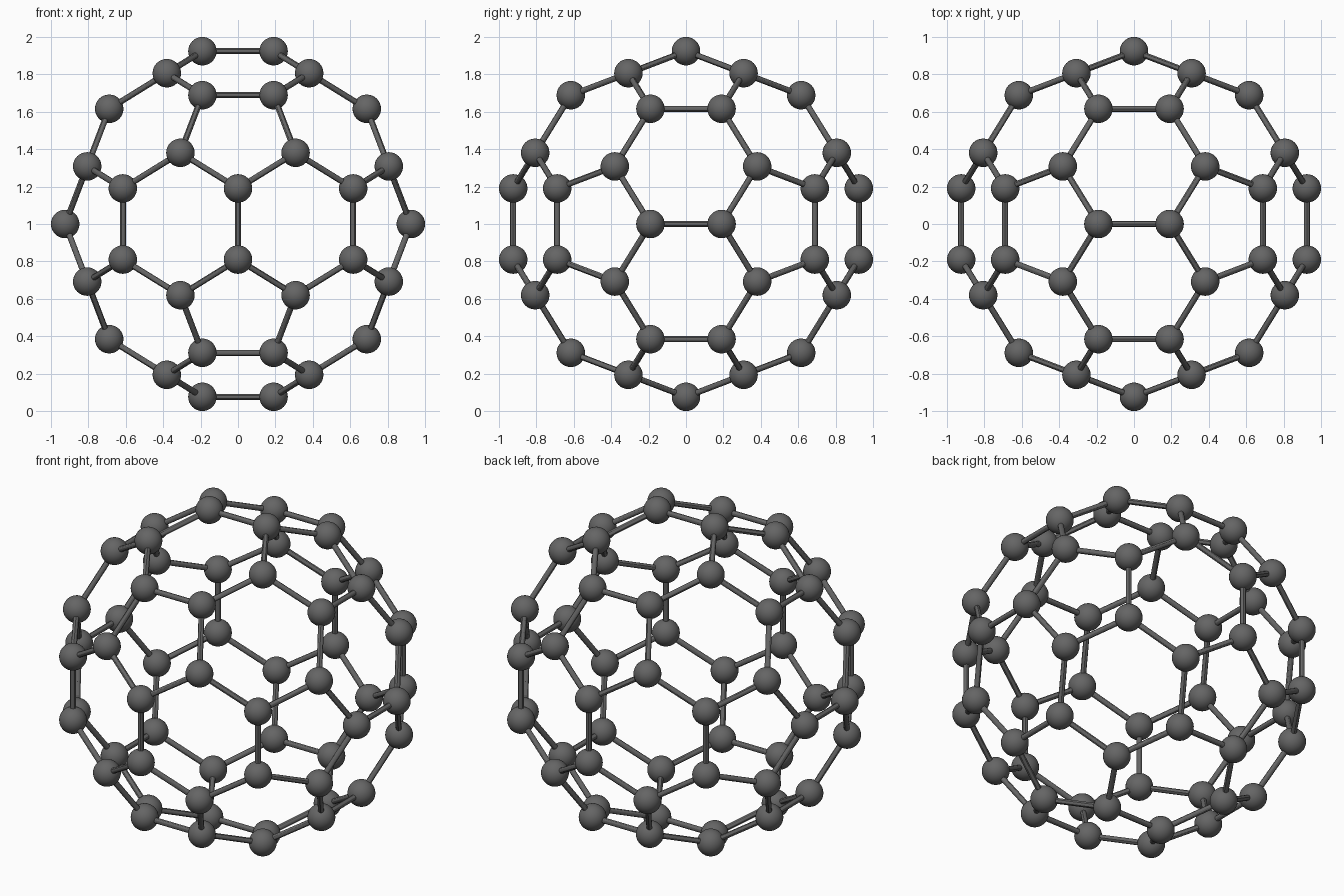
import bpy, bmesh
from math import sqrt
from itertools import product, combinations
from mathutils import Vector, Matrix

if "Cube" in bpy.data.objects:
    bpy.data.objects.remove(bpy.data.objects["Cube"])

PHI = (1 + sqrt(5)) / 2
S = 1 / (3 * PHI + 0.4)       # half a bond length
BALL_R = 0.4 * S
ROD_R = 0.016
CENTRE = Vector((0, 0, 1))

dark = bpy.data.materials.new("dark_grey")
dark.diffuse_color = (0.13, 0.13, 0.13, 1)
dark.use_nodes = True
dark.node_tree.nodes["Principled BSDF"].inputs["Base Color"].default_value = dark.diffuse_color

# Corners of a truncated icosahedron: signed, cyclic copies of three seeds
seeds = [(1, 0, 3 * PHI), (2, PHI, 2 * PHI + 1), (1, 2 * PHI, 2 + PHI)]
corners = []
for seed in seeds:
    for shift in range(3):
        base = seed[shift:] + seed[:shift]
        for signs in product((1, -1), repeat=3):
            p = Vector([a * b for a, b in zip(base, signs)]) * S
            if all((p - q).length > 1e-4 for q in corners):
                corners.append(p)
edges = [(a, b) for a, b in combinations(corners, 2)
         if abs((a - b).length - 2 * S) < 1e-3]


def finish(name, bm, smooth):
    mesh = bpy.data.meshes.new(name)
    for f in bm.faces:
        f.smooth = smooth
    bm.to_mesh(mesh)
    bm.free()
    mesh.materials.append(dark)
    obj = bpy.data.objects.new(name, mesh)
    bpy.context.collection.objects.link(obj)
    return obj


# Balls at every corner
bm = bmesh.new()
for p in corners:
    bmesh.ops.create_uvsphere(bm, u_segments=32, v_segments=16, radius=BALL_R,
                              matrix=Matrix.Translation(CENTRE + p))
finish("balls", bm, True)

# Rods joining neighbouring balls
bm = bmesh.new()
for a, b in edges:
    turn = (b - a).to_track_quat('Z', 'Y').to_matrix().to_4x4()
    bmesh.ops.create_cone(bm, cap_ends=True, segments=12, radius1=ROD_R,
                          radius2=ROD_R, depth=(b - a).length,
                          matrix=Matrix.Translation(CENTRE + (a + b) / 2) @ turn)
rods = finish("rods", bm, False)
bpy.context.view_layer.objects.active = rods
rods.select_set(True)
bpy.ops.object.shade_smooth_by_angle()
